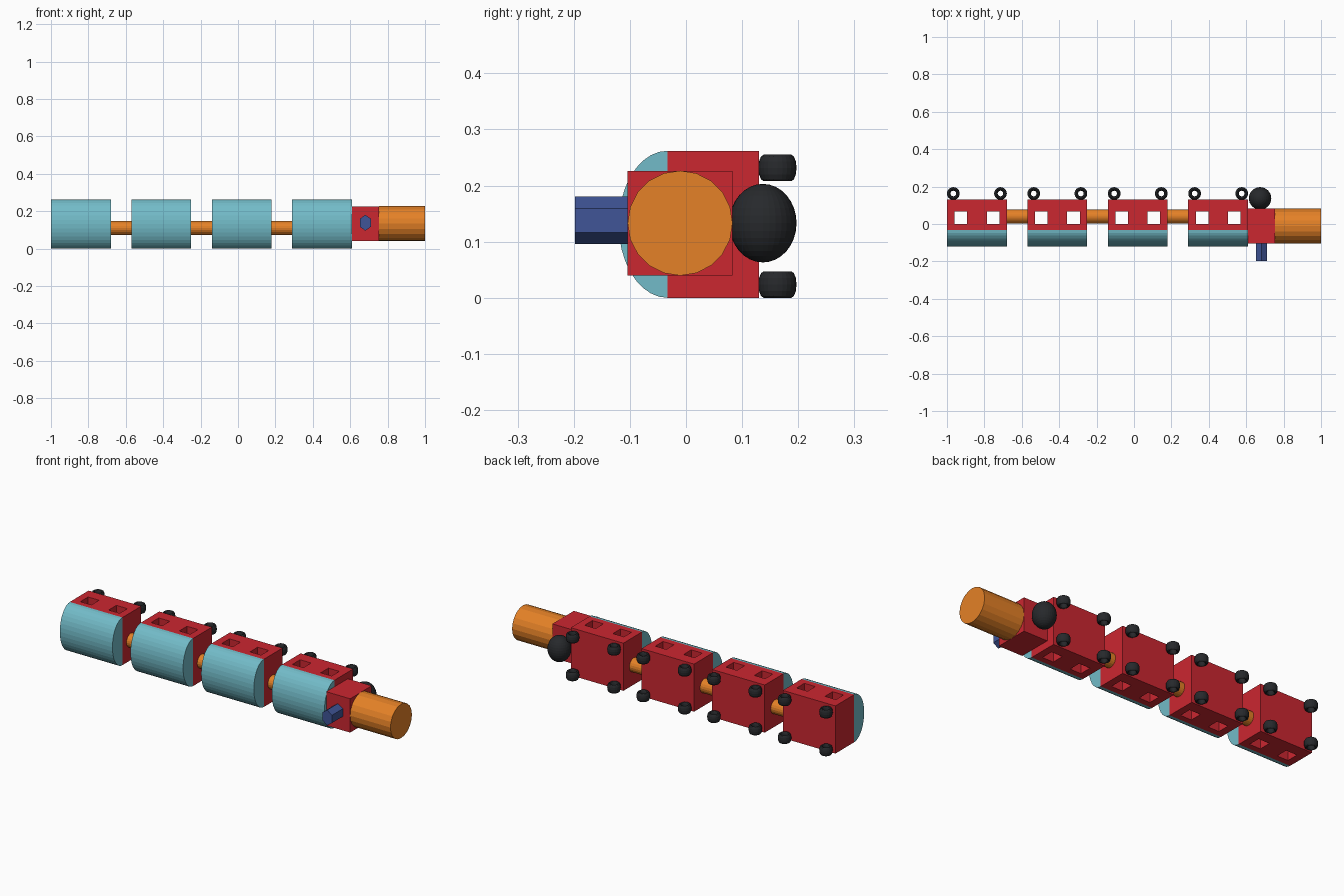
import bpy, bmesh
from math import pi, sin, cos
from mathutils import Matrix

if "Cube" in bpy.data.objects:
    bpy.data.objects.remove(bpy.data.objects["Cube"])


def material(name, rgb):
    m = bpy.data.materials.new(name)
    m.diffuse_color = (*rgb, 1)
    m.use_nodes = True
    m.node_tree.nodes["Principled BSDF"].inputs["Base Color"].default_value = m.diffuse_color
    return m


RED = material("red", (0.60, 0.02, 0.03))
TEAL = material("teal", (0.17, 0.50, 0.58))
ORANGE = material("orange", (0.78, 0.22, 0.02))
BLACK = material("black", (0.02, 0.022, 0.025))
BLUE = material("blue", (0.05, 0.09, 0.31))


def add(name, bm, mat=None):
    bmesh.ops.recalc_face_normals(bm, faces=bm.faces)
    me = bpy.data.meshes.new(name)
    bm.to_mesh(me)
    bm.free()
    ob = bpy.data.objects.new(name, me)
    bpy.context.collection.objects.link(ob)
    if mat:
        me.materials.append(mat)
    return ob


def add_box(bm, lo, hi):
    size = [b - a for a, b in zip(lo, hi)]
    mid = [(a + b) / 2 for a, b in zip(lo, hi)]
    bmesh.ops.create_cube(bm, size=1, matrix=Matrix.Translation(mid) @ Matrix.Diagonal((*size, 1)))


def box(name, lo, hi, mat):
    bm = bmesh.new()
    add_box(bm, lo, hi)
    return add(name, bm, mat)


def prism_x(name, x0, x1, profile, mat):
    """Extrude a closed (y, z) profile from x0 to x1."""
    bm = bmesh.new()
    face = bm.faces.new([bm.verts.new((x0, y, z)) for y, z in profile])
    ext = bmesh.ops.extrude_face_region(bm, geom=[face])["geom"]
    bmesh.ops.translate(bm, vec=(x1 - x0, 0, 0),
                        verts=[v for v in ext if isinstance(v, bmesh.types.BMVert)])
    return add(name, bm, mat)


def circle(y, z, r, n):
    return [(y + r * sin(2 * pi * i / n), z + r * cos(2 * pi * i / n)) for i in range(n)]


def ring(name, x, y, z):
    bpy.ops.mesh.primitive_torus_add(location=(x, y, z), major_segments=24, minor_segments=12,
                                     major_radius=0.0245, minor_radius=0.0095)
    ob = bpy.context.object
    ob.name = name
    ob.scale.z = 0.0236 / 0.0095
    ob.data.materials.append(BLACK)


H, LEN, PITCH = 0.262, 0.32, 0.43
dome = [(-0.033 - 0.087 * sin(pi * i / 18), H / 2 + H / 2 * cos(pi * i / 18)) for i in range(19)]

for i in range(4):
    x = -1 + i * PITCH
    # block with two square through-holes
    block = box(f"block_{i + 1}", (x, -0.033, 0), (x + LEN, 0.13, H), RED)
    bm = bmesh.new()
    for hx in (0.041, 0.213):
        add_box(bm, (x + hx, 0.0, -0.1), (x + hx + 0.067, 0.067, H + 0.1))
    cutter = add(f"hole_cutter_{i + 1}", bm)
    cutter.hide_render = True
    mod = block.modifiers.new("holes", "BOOLEAN")
    mod.operation, mod.object, mod.solver = "DIFFERENCE", cutter, "EXACT"
    bpy.context.view_layer.objects.active = block
    bpy.ops.object.modifier_apply(modifier=mod.name)
    bpy.data.objects.remove(cutter)
    # rounded front
    prism_x(f"rounded_front_{i + 1}", x, x + LEN, dome, TEAL)
    # four rings on the back
    for rx in (0.034, 0.286):
        for rz in (0.0236, 0.2315):
            ring(f"back_ring_{i + 1}", x + rx, 0.163, rz)
    # rod to the next block
    if i < 3:
        prism_x(f"link_rod_{i + 1}", x + LEN, x + PITCH, circle(0.04, 0.11, 0.038, 20), ORANGE)

# end block and barrel
box("end_block", (0.61, -0.104, 0.04), (0.755, 0.083, 0.226), RED)
prism_x("end_barrel", 0.755, 1.0, circle(-0.0105, 0.133, 0.0935, 20), ORANGE)

# hexagonal peg on the front of the end block
bm = bmesh.new()
bmesh.ops.create_cone(bm, cap_ends=True, segments=6, radius1=0.0425, radius2=0.0425, depth=0.094,
                      matrix=Matrix.Translation((0.681, -0.151, 0.138))
                      @ Matrix.Diagonal((0.80, 1, 1, 1)) @ Matrix.Rotation(pi / 2, 4, "X"))
add("hex_peg", bm, BLUE)

# knob on the back of the end block
bm = bmesh.new()
bmesh.ops.create_uvsphere(bm, u_segments=32, v_segments=16, radius=1,
                          matrix=Matrix.Translation((0.674, 0.137, 0.133))
                          @ Matrix.Diagonal((0.06, 0.06, 0.07, 1)))
add("back_knob", bm, BLACK)
